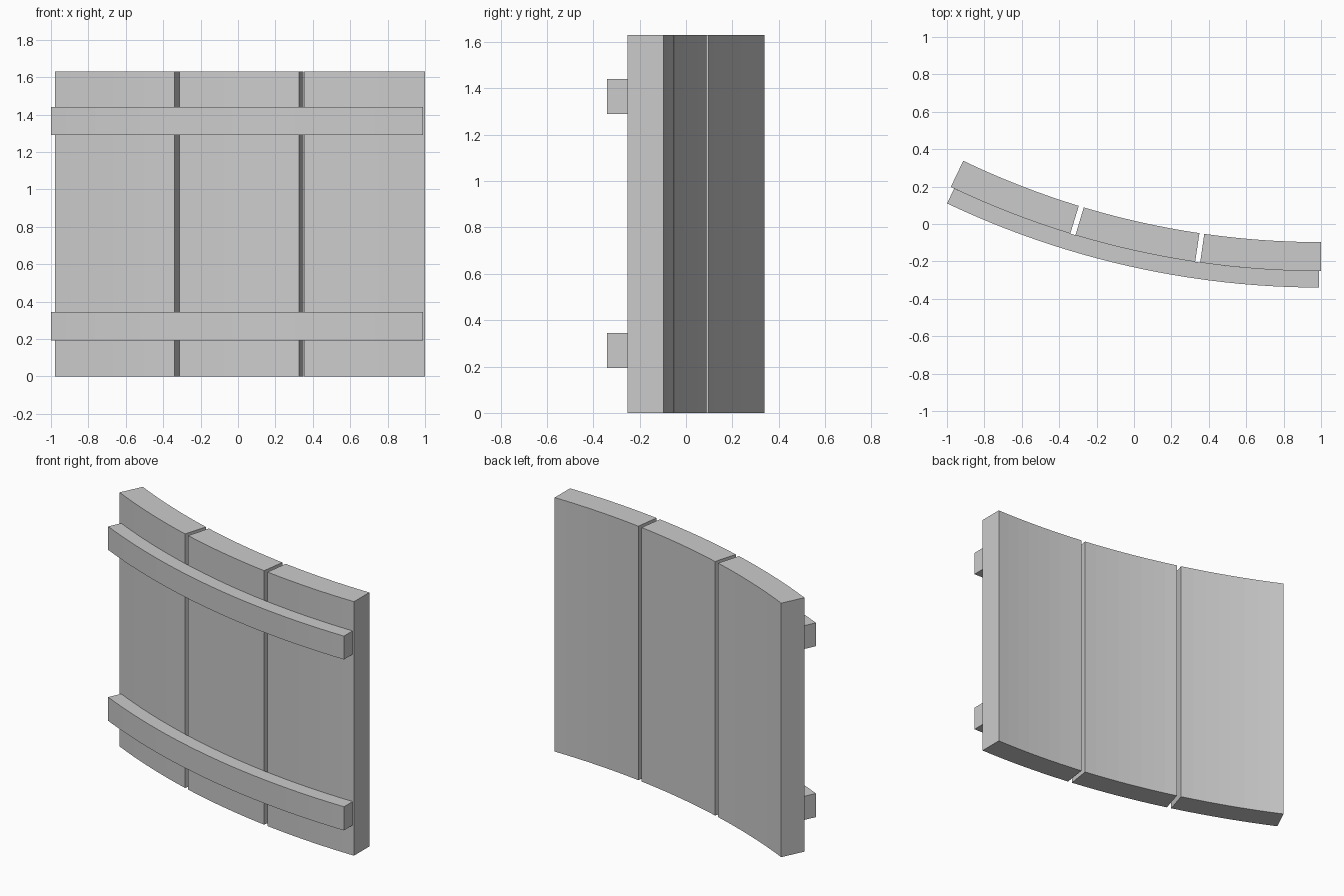
import bpy, math

if "Cube" in bpy.data.objects:
    bpy.data.objects.remove(bpy.data.objects["Cube"])

CX, CY = 1.0, 4.328          # centre of the fence curve
R_BACK, R_FRONT, R_RAIL = 4.425, 4.58, 4.668

grey = bpy.data.materials.new("plain grey")
grey.diffuse_color = (0.6, 0.6, 0.6, 1)
grey.use_nodes = True
grey.node_tree.nodes["Principled BSDF"].inputs["Base Color"].default_value = grey.diffuse_color


def arc_block(name, r0, r1, a0, a1, z0, z1, n):
    """Curved bar between two radii, angles (degrees) and heights."""
    verts, faces = [], []
    for i in range(n + 1):
        a = math.radians(a0 + (a1 - a0) * i / n)
        for r, z in ((r1, z0), (r0, z0), (r0, z1), (r1, z1)):
            verts.append((CX - r * math.sin(a), CY - r * math.cos(a), z))
    for i in range(n):
        b = 4 * i
        for k in range(4):
            m = (k + 1) % 4
            faces.append((b + k, b + 4 + k, b + 4 + m, b + m))
    faces += [(0, 1, 2, 3), tuple(4 * n + k for k in (3, 2, 1, 0))]
    mesh = bpy.data.meshes.new(name)
    mesh.from_pydata(verts, [], faces)
    mesh.materials.append(grey)
    ob = bpy.data.objects.new(name, mesh)
    bpy.context.collection.objects.link(ob)
    return ob


# three curved upright panels with narrow gaps
for i, (a0, a1) in enumerate(((25.61, 17.02), (16.66, 8.45), (8.11, 0.0))):
    arc_block(f"panel_{i + 1}", R_BACK, R_FRONT, a0, a1, 0, 1.63, 8)

# two curved rails across the front
for name, z0, z1 in (("lower_rail", 0.193, 0.345), ("upper_rail", 1.29, 1.44)):
    arc_block(name, R_FRONT, R_RAIL, 25.36, 0.12, z0, z1, 24)
